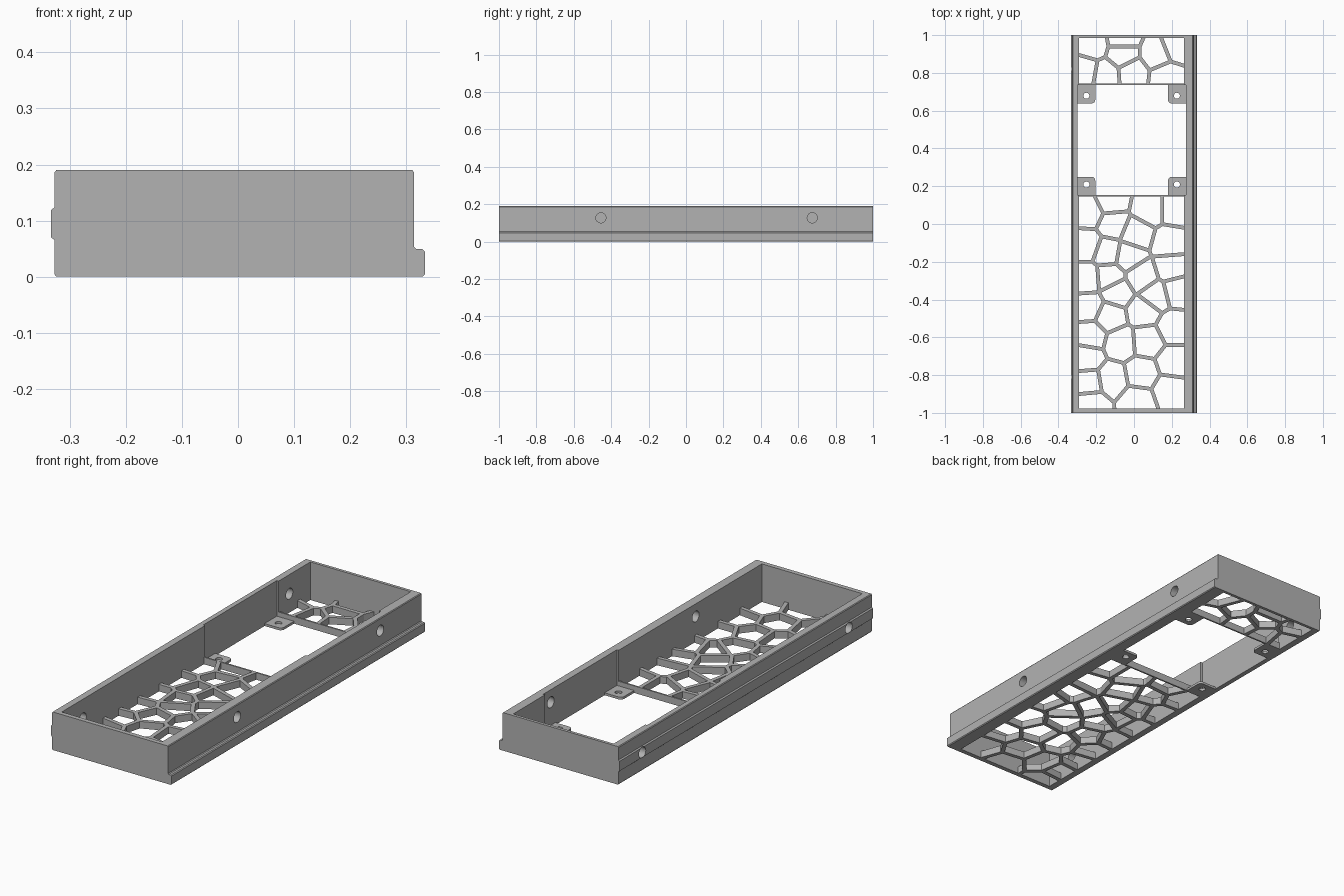
import bpy, bmesh, math
from mathutils import Vector

if "Cube" in bpy.data.objects:
    bpy.data.objects.remove(bpy.data.objects["Cube"])

grey = bpy.data.materials.new("plain grey")
grey.use_nodes = True
COLOUR = (0.45, 0.45, 0.45, 1)
grey.diffuse_color = COLOUR
grey.node_tree.nodes["Principled BSDF"].inputs["Base Color"].default_value = COLOUR

# Inner faces of the tray and the limits of the square window
LEFT, RIGHT, FRONT, BACK = -0.29, 0.265, -0.977, 0.985
WIN_LEFT, WIN_RIGHT, WIN_FRONT, WIN_BACK = -0.30, 0.275, 0.153, 0.735
BAR, FLOOR, RIB = 0.008, 0.035, 0.01


def make_object(name, bm):
    bmesh.ops.recalc_face_normals(bm, faces=bm.faces)
    mesh = bpy.data.meshes.new(name)
    bm.to_mesh(mesh)
    bm.free()
    mesh.materials.append(grey)
    obj = bpy.data.objects.new(name, mesh)
    bpy.context.collection.objects.link(obj)
    return obj


def add_prism(bm, points, offset):
    """Extrude a flat polygon of 3D points along an offset."""
    face = bm.faces.new([bm.verts.new(p) for p in points])
    new = bmesh.ops.extrude_face_region(bm, geom=[face])["geom"]
    verts = [g for g in new if isinstance(g, bmesh.types.BMVert)]
    bmesh.ops.translate(bm, verts=verts, vec=offset)


def rectangle(x0, x1, y0, y1):
    return [Vector(p) for p in ((x0, y0), (x1, y0), (x1, y1), (x0, y1))]


def circle(radius, sides=32):
    turn = 2 * math.pi / sides
    return [(radius * math.cos(i * turn), radius * math.sin(i * turn)) for i in range(sides)]


def add_upright(bm, outline, z0, z1):
    add_prism(bm, [(p[0], p[1], z0) for p in outline], (0, 0, z1 - z0))


def cut(target, bm):
    """Subtract a temporary solid and apply the result."""
    cutter = make_object("cutter", bm)
    cutter.hide_render = True
    mod = target.modifiers.new("cut", 'BOOLEAN')
    mod.operation, mod.solver, mod.object = 'DIFFERENCE', 'EXACT', cutter
    bpy.context.view_layer.update()
    result = target.evaluated_get(bpy.context.evaluated_depsgraph_get())
    old, target.data = target.data, bpy.data.meshes.new_from_object(result)
    target.modifiers.clear()
    bpy.data.objects.remove(cutter)
    bpy.data.meshes.remove(old)


def clip(poly, point, normal):
    """Keep the part of a polygon behind a line."""
    out = []
    for a, b in zip(poly, poly[1:] + poly[:1]):
        da, db = (a - point).dot(normal), (b - point).dot(normal)
        if da <= 0:
            out.append(a)
        if da * db < 0:
            out.append(a.lerp(b, da / (da - db)))
    return out


def add_cells(bm, seeds, outline):
    """Openings of a web: every cell stays half a rib away from its neighbours."""
    seeds = [Vector(s) / 100 for s in seeds]
    for s in seeds:
        cell = outline
        for t in seeds:
            if t != s:
                normal = (t - s).normalized()
                cell = clip(cell, (s + t) / 2 - normal * RIB, normal)
        if len(cell) > 2:
            add_upright(bm, cell, -0.05, FLOOR + 0.03)


# Tray body: outer section with side ledge and ridge, run front to back
section = [(-0.324, 0), (0.329, 0), (0.333, 0.004), (0.333, 0.045), (0.329, 0.049),
           (0.318, 0.049), (0.314, 0.053), (0.314, 0.186), (0.311, 0.19), (-0.324, 0.19),
           (-0.327, 0.186), (-0.327, 0.124), (-0.333, 0.119), (-0.333, 0.07),
           (-0.327, 0.065), (-0.327, 0.004)]
bm = bmesh.new()
add_prism(bm, [(x, -1, z) for x, z in section], (0, 2, 0))
tray = make_object("tray_body", bm)

# Hollow interior
bm = bmesh.new()
add_upright(bm, rectangle(LEFT, RIGHT, FRONT, BACK), FLOOR, 0.3)
cut(tray, bm)

# Window, recessed a little into both side walls
bm = bmesh.new()
add_upright(bm, rectangle(WIN_LEFT, WIN_RIGHT, WIN_FRONT, WIN_BACK), -0.1, 0.3)
cut(tray, bm)

# Web of ribs in the floor
front_seeds = [(-24, 6), (-12, 12), (-11, 0), (8, 8), (22, 8), (-25, -11), (-14, -15),
               (1, -5), (19, -10), (-3, -17), (-25, -29), (-13, -28), (4, -28), (20, -23),
               (-9, -36), (11, -38), (23, -35), (-24, -44), (-13, -49), (5, -46),
               (21, -55), (-23, -59), (-7, -63), (7, -62), (-25, -71), (-12, -82),
               (21, -73), (4, -79), (-24, -84), (-23, -95), (19, -88), (2, -94)]
back_seeds = [(-22, 95), (-26, 81), (-6, 98), (-6, 90), (-15, 79), (-1, 80),
              (12, 90), (22, 94), (17, 78)]
bm = bmesh.new()
add_cells(bm, front_seeds, rectangle(LEFT, RIGHT, FRONT, WIN_FRONT - BAR))
add_cells(bm, back_seeds, rectangle(LEFT, RIGHT, WIN_BACK + BAR, BACK))
cut(tray, bm)

# Screw holes through the side walls
bm = bmesh.new()
for x, y, z in ((0.2, -0.455, 0.127), (0.2, 0.675, 0.127), (-0.4, -0.81, 0.094), (-0.4, 0.82, 0.094)):
    add_prism(bm, [(x, y + a, z + b) for a, b in circle(0.027)], (0.2, 0, 0))
cut(tray, bm)

# Mounting tabs in the window corners, with the free corner rounded
bm, holes = bmesh.new(), bmesh.new()
ROUND = 0.02
for x, sx in ((WIN_LEFT, 1), (WIN_RIGHT, -1)):
    for y, sy in ((WIN_FRONT, 1), (WIN_BACK, -1)):
        w, d = 0.095, 0.097
        arc = [(w - ROUND + ROUND * math.cos(a), d - ROUND + ROUND * math.sin(a))
               for a in (i * math.pi / 12 for i in range(7))]
        outline = [(0, 0), (w, 0)] + arc + [(0, d)]
        add_upright(bm, [(x + sx * a, y + sy * b) for a, b in outline], 0, 0.012)
        hx, hy = x + sx * 0.048, y + sy * 0.056
        add_upright(holes, [(hx + a, hy + b) for a, b in circle(0.016, 24)], -0.1, 0.1)
tabs = make_object("mounting_tabs", bm)
cut(tabs, holes)
